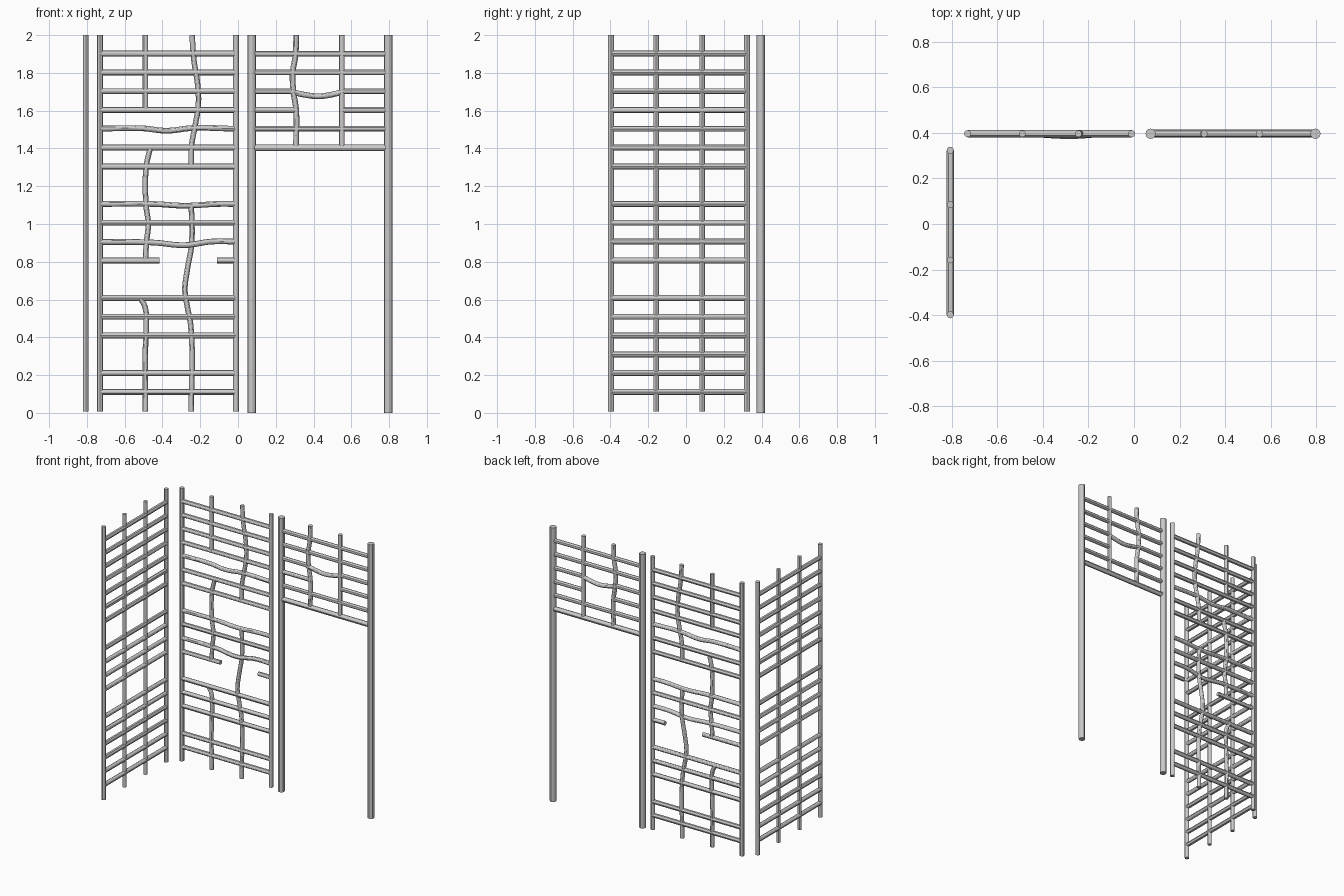
import bpy

if "Cube" in bpy.data.objects:
    bpy.data.objects.remove(bpy.data.objects["Cube"])

BACK_Y = 0.396     # plane of the middle panel and the gate
SIDE_X = -0.806    # plane of the side panel


def bars(name, paths, radius):
    """Make one mesh of round capped bars; two points = straight, more = smoothly bent."""
    cu = bpy.data.curves.new(name, 'CURVE')
    cu.dimensions = '3D'
    cu.bevel_depth = radius
    cu.bevel_resolution = 4
    cu.use_fill_caps = True
    cu.resolution_u = 6
    for pts in paths:
        if len(pts) == 2:
            sp = cu.splines.new('POLY')
            sp.points.add(1)
            for p, co in zip(sp.points, pts):
                p.co = (*co, 1)
        else:
            sp = cu.splines.new('BEZIER')
            sp.bezier_points.add(len(pts) - 1)
            for p, co in zip(sp.bezier_points, pts):
                p.co = co
                p.handle_left_type = p.handle_right_type = 'AUTO'
    ob = bpy.data.objects.new(name, cu)
    bpy.context.collection.objects.link(ob)
    bpy.ops.object.select_all(action='DESELECT')
    ob.select_set(True)
    bpy.context.view_layer.objects.active = ob
    bpy.ops.object.convert(target='MESH')
    bpy.ops.object.shade_smooth_by_angle()
    return bpy.context.object


def back(*xz):
    return [(x, BACK_Y, z) for x, z in xz]


def side(*yz):
    return [(SIDE_X, y, z) for y, z in yz]


def level(k):
    """Height of the k-th rail."""
    return 0.111 + k * 0.0995


Z0, Z1 = 0.008, 2.0

# Side panel: intact grid with two gaps
bars("side_panel_posts", [side((y, Z0), (y, Z1)) for y in (-0.398, 0.323)], 0.0155)
bars("side_panel_uprights", [side((y, Z0), (y, Z1)) for y in (-0.158, 0.085)], 0.0145)
bars("side_panel_rails", [side((-0.398, level(k)), (0.323, level(k)))
                          for k in range(19) if k not in (6, 11)], 0.0155)

# Middle panel: posts and intact rails
L, R = -0.73, -0.01
bars("middle_panel_posts", [back((x, Z0), (x, Z1)) for x in (L, R)], 0.0155)
bars("middle_panel_rails", [back((L, level(k)), (R, level(k)))
                            for k in (0, 1, 3, 4, 5, 9, 12, 13, 15, 16, 17, 18)], 0.0155)

# Middle panel: bent and broken rails
bars("middle_panel_bent_rails", [
    back((L, 1.505), (-0.5, 1.506), (-0.38, 1.494), (-0.24, 1.508), (R, 1.504)),
    back((L, 1.106), (-0.45, 1.106), (-0.28, 1.097), (-0.11, 1.106), (R, 1.106)),
    [(L, BACK_Y, 0.905), (-0.45, BACK_Y, 0.902), (-0.28, BACK_Y - 0.008, 0.888),
     (-0.14, BACK_Y, 0.907), (R, BACK_Y, 0.907)],
    back((L, 0.807), (-0.415, 0.807)),
    back((-0.11, 0.807), (R, 0.807)),
], 0.0150)

# Middle panel: bent and broken uprights
bars("middle_panel_uprights", [
    back((-0.49, Z1), (-0.49, 1.605)),
    back((-0.465, 1.40), (-0.485, 1.31), (-0.487, 1.1), (-0.475, 1.0), (-0.485, 0.9), (-0.49, 0.81)),
    back((-0.515, 0.605), (-0.492, 0.56), (-0.486, 0.46), (-0.49, 0.34), (-0.49, Z0)),
    back((-0.243, Z1), (-0.235, 1.88), (-0.213, 1.73), (-0.21, 1.63), (-0.227, 1.52),
         (-0.245, 1.42), (-0.247, 1.305)),
    back((-0.247, 1.105), (-0.246, 0.89), (-0.268, 0.76), (-0.281, 0.65), (-0.268, 0.56),
         (-0.25, 0.46), (-0.247, Z0)),
], 0.0145)

# Gate: tall posts with a barred upper part
GL, GR, U1, U2 = 0.073, 0.796, 0.307, 0.55
bars("gate_posts", [back((x, 0), (x, Z1)) for x in (GL, GR)], 0.0225)
bars("gate_lintel", [back((GL, 1.403), (GR, 1.403))], 0.0175)
bars("gate_rails", [back((GL, level(k)), (GR, level(k))) for k in (14, 17, 18)] + [
    back((GL, level(15)), (U1, level(15))),
    back((U2, level(15)), (GR, level(15))),
    back((GL, 1.703), (0.29, 1.703)),
    back((0.28, 1.70), (0.36, 1.683), (0.42, 1.676), (0.48, 1.682), (U2, 1.698)),
    back((U2, 1.703), (GR, 1.703)),
], 0.0150)
bars("gate_uprights", [
    back((0.308, Z1), (0.305, 1.9), (0.289, 1.79), (0.294, 1.70), (0.308, 1.60), (0.307, 1.41)),
    back((U2, Z1), (U2, 1.41)),
], 0.0150)
